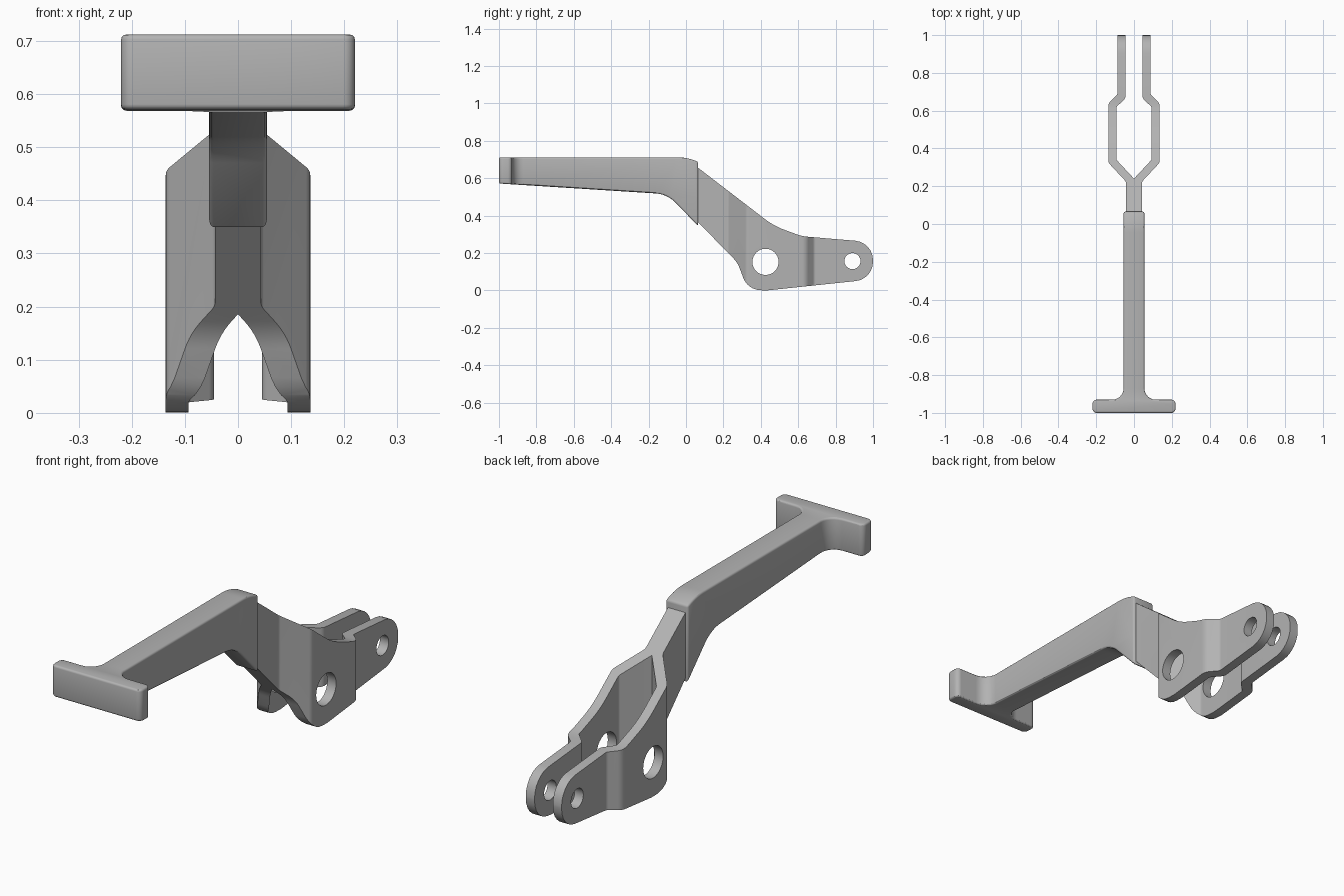
import bpy, bmesh, math
from mathutils import Vector

cube = bpy.data.objects.get("Cube")
if cube:
    bpy.data.objects.remove(cube, do_unlink=True)

GREY = (0.45, 0.45, 0.45, 1)
metal = bpy.data.materials.new("plain_grey")
metal.use_nodes = True
metal.diffuse_color = GREY
metal.node_tree.nodes["Principled BSDF"].inputs["Base Color"].default_value = GREY


def rounded(points, steps=6):
    """Outline with each corner (a, b, radius) replaced by an arc."""
    out = []
    for i, (a, b, r) in enumerate(points):
        p = Vector((a, b))
        if r == 0:
            out.append(p)
            continue
        u = (Vector(points[i - 1][:2]) - p).normalized()
        v = (Vector(points[(i + 1) % len(points)][:2]) - p).normalized()
        half = u.angle(v) / 2
        centre = p + (u + v).normalized() * (r / math.sin(half))
        start = p + u * (r / math.tan(half)) - centre
        end = p + v * (r / math.tan(half)) - centre
        sweep = start.angle_signed(end)
        for k in range(steps + 1):
            t = -sweep * k / steps
            c, s = math.cos(t), math.sin(t)
            out.append(centre + Vector((start.x * c - start.y * s,
                                        start.x * s + start.y * c)))
    return out


def prism(name, outline, place, low, high):
    """Extrude a 2D outline between two depths."""
    bm = bmesh.new()
    face = bm.faces.new([bm.verts.new(place(p.x, p.y, low)) for p in outline])
    new = bmesh.ops.extrude_face_region(bm, geom=[face])["geom"]
    move = Vector(place(0, 0, high)) - Vector(place(0, 0, low))
    bmesh.ops.translate(bm, vec=move,
                        verts=[g for g in new if isinstance(g, bmesh.types.BMVert)])
    bmesh.ops.recalc_face_normals(bm, faces=bm.faces)
    mesh = bpy.data.meshes.new(name)
    bm.to_mesh(mesh)
    bm.free()
    mesh.materials.append(metal)
    obj = bpy.data.objects.new(name, mesh)
    bpy.context.collection.objects.link(obj)
    return obj


def side(name, outline):
    return prism(name, outline, lambda y, z, x: (x, y, z), -0.4, 0.4)


def plan(name, outline):
    return prism(name, outline, lambda x, y, z: (x, y, z), -0.2, 1)


def activate(obj):
    bpy.ops.object.select_all(action='DESELECT')
    obj.select_set(True)
    bpy.context.view_layer.objects.active = obj


def combine(obj, tool, operation):
    activate(obj)
    mod = obj.modifiers.new("cut", 'BOOLEAN')
    mod.operation, mod.object, mod.solver = operation, tool, 'EXACT'
    bpy.ops.object.modifier_apply(modifier=mod.name)
    bpy.data.objects.remove(tool, do_unlink=True)


def mirrored(half):
    """Close a right-hand outline across x = 0."""
    return half + [(-x, y, r) for x, y, r in reversed(half) if x > 0]


# Handle: T-shaped plan trimmed to the bent side profile
handle = plan("handle", rounded(mirrored([
    (0.055, 0.065, 0), (0.055, -0.93, 0.06), (0.22, -0.93, 0.022),
    (0.22, -1, 0.022)][::-1])))
handle_side = side("handle_side", rounded([
    (-1, 0.712, 0), (0, 0.712, 0.25), (0.065, 0.688, 0),
    (0.065, 0.345, 0), (-0.1, 0.515, 0.16), (-1, 0.572, 0)]))
combine(handle, handle_side, 'INTERSECT')
activate(handle)
bevel = handle.modifiers.new("soft_edges", 'BEVEL')
bevel.width, bevel.segments = 0.009, 3
bevel.limit_method, bevel.angle_limit = 'ANGLE', math.radians(45)
bpy.ops.object.modifier_apply(modifier=bevel.name)

# Fork: stem splitting into two cranked arms
outer = [(0.043, 0.05, 0), (0.043, 0.225, 0.02), (0.136, 0.325, 0.03),
         (0.136, 0.64, 0.045), (0.088, 0.685, 0.02), (0.088, 1.05, 0)]
inner = [(0.045, 1.05, 0), (0.045, 0.665, 0.03), (0.093, 0.62, 0.015),
         (0.093, 0.34, 0.015), (0, 0.24, 0)]
fork = plan("fork", rounded(mirrored(outer + inner)))
fork_side = side("fork_side", rounded([
    (0.04, 0.675, 0), (0.47, 0.345, 0.4), (0.62, 0.29, 0.25),
    (1, 0.258, 0.104), (1, 0.06, 0.104), (0.43, 0, 0.2),
    (0.33, 0.005, 0.1), (0.275, 0.15, 0.15), (0.04, 0.39, 0)]))
combine(fork, fork_side, 'INTERSECT')

# Pivot holes through both arms
for y, z, radius in [(0.425, 0.153, 0.07), (0.89, 0.157, 0.043)]:
    ring = [Vector((y + radius * math.cos(k * math.tau / 32),
                    z + radius * math.sin(k * math.tau / 32))) for k in range(32)]
    combine(fork, side("hole", ring), 'DIFFERENCE')

for obj in (handle, fork):
    activate(obj)
    bpy.ops.object.shade_smooth_by_angle(angle=math.radians(30))
